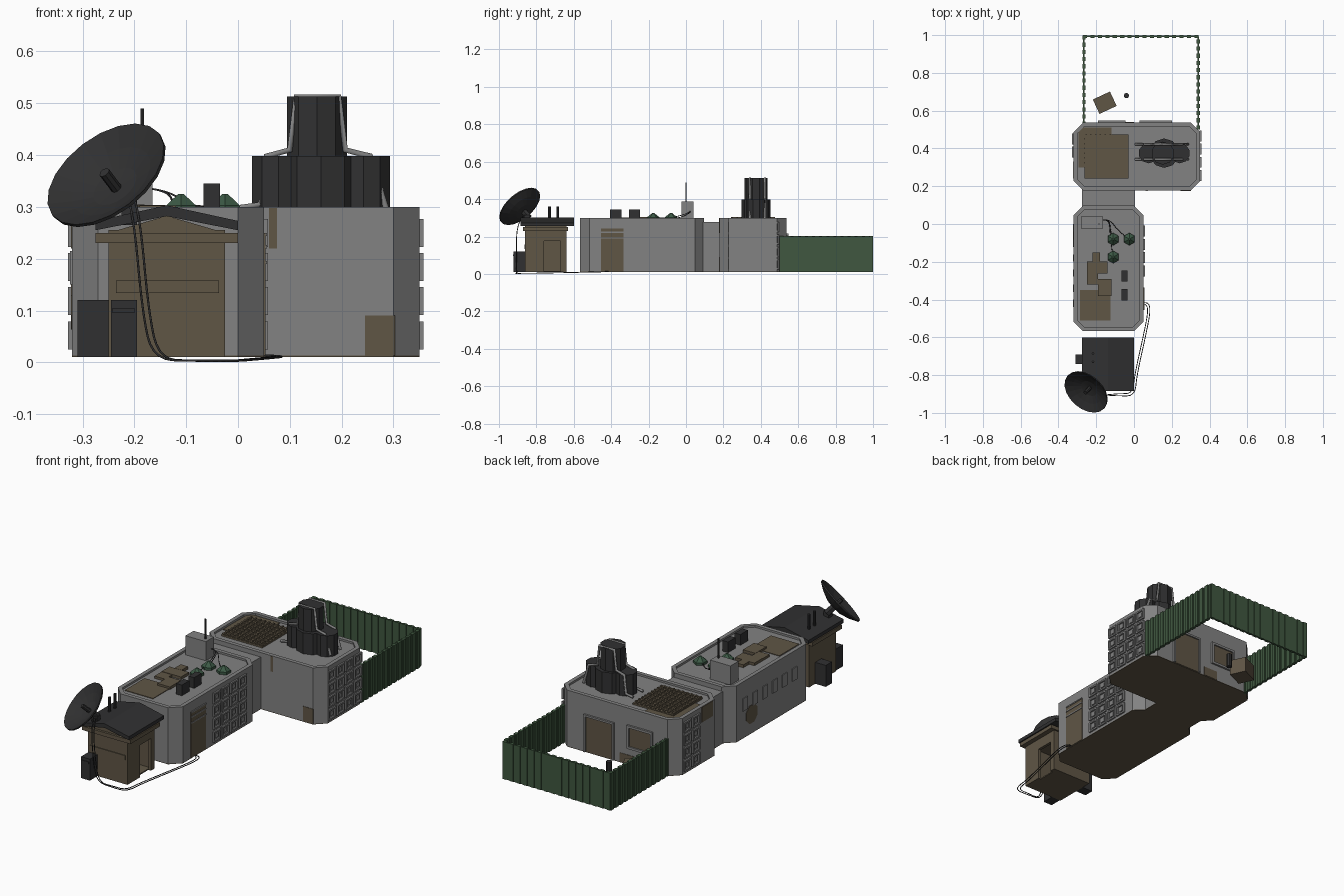
import bpy, bmesh, math
from mathutils import Vector, Matrix


def material(name, r, g, b):
    m = bpy.data.materials.new(name)
    m.diffuse_color = (r, g, b, 1)
    return m


GREY = material("concrete grey", 0.225, 0.225, 0.225)
DARK = material("dark metal", 0.03, 0.03, 0.031)
BROWN = material("weathered brown", 0.115, 0.092, 0.06)
GREEN = material("fence green", 0.05, 0.095, 0.05)
DOME = material("dome green", 0.045, 0.10, 0.06)


def finish(name, bm, mat):
    bmesh.ops.recalc_face_normals(bm, faces=bm.faces)
    me = bpy.data.meshes.new(name)
    bm.to_mesh(me)
    bm.free()
    me.materials.append(mat)
    ob = bpy.data.objects.new(name, me)
    bpy.context.collection.objects.link(ob)
    return ob


def boxes(name, mat, items):
    """Each item is x0, x1, y0, y1, z0, z1."""
    bm = bmesh.new()
    for x0, x1, y0, y1, z0, z1 in items:
        m = Matrix.Translation(((x0 + x1) / 2, (y0 + y1) / 2, (z0 + z1) / 2)) @ Matrix.Diagonal(
            (x1 - x0, y1 - y0, z1 - z0, 1))
        bmesh.ops.create_cube(bm, size=1, matrix=m)
    return finish(name, bm, mat)


def prism(name, mat, pts, move):
    """Closed polygon of 3D points pushed along a vector."""
    bm = bmesh.new()
    f = bm.faces.new([bm.verts.new(p) for p in pts])
    r = bmesh.ops.extrude_face_region(bm, geom=[f])
    bmesh.ops.translate(bm, vec=move, verts=[v for v in r["geom"] if isinstance(v, bmesh.types.BMVert)])
    return finish(name, bm, mat)


def octagon(x0, x1, y0, y1, c, z):
    return [(x0 + c, y0, z), (x1 - c, y0, z), (x1, y0 + c, z), (x1, y1 - c, z),
            (x1 - c, y1, z), (x0 + c, y1, z), (x0, y1 - c, z), (x0, y0 + c, z)]


def building(name, x0, x1, y0, y1, c):
    """Chamfered block with a low parapet round a sunken roof."""
    ob = prism(name, GREY, octagon(x0, x1, y0, y1, c, 0.013), (0, 0, 0.287))
    bm = bmesh.new()
    bm.from_mesh(ob.data)
    top = [f for f in bm.faces if f.normal.z > 0.9]
    bmesh.ops.inset_region(bm, faces=top, thickness=0.022)
    r = bmesh.ops.extrude_face_region(bm, geom=top)
    bmesh.ops.delete(bm, geom=top, context='FACES')
    bmesh.ops.translate(bm, vec=(0, 0, -0.01), verts=[v for v in r["geom"] if isinstance(v, bmesh.types.BMVert)])
    bm.to_mesh(ob.data)
    bm.free()
    prism(name + "_base", BROWN, octagon(x0, x1, y0, y1, c, 0.01), (0, 0, 0.003))


def cone(name, mat, loc, r1, r2, h, n, axis=(0, 0, 1)):
    """Round part starting at loc and running along axis."""
    bm = bmesh.new()
    a = Vector(axis).normalized()
    m = Matrix.Translation(Vector(loc) + a * h / 2) @ a.to_track_quat('Z', 'Y').to_matrix().to_4x4()
    bmesh.ops.create_cone(bm, cap_ends=True, segments=n, radius1=r1, radius2=r2, depth=h, matrix=m)
    return finish(name, bm, mat)


def tube(name, mat, pts, r, smooth=True):
    cu = bpy.data.curves.new(name, 'CURVE')
    cu.dimensions = '3D'
    cu.bevel_depth, cu.bevel_resolution, cu.resolution_u = r, 1, 5
    cu.use_fill_caps = True
    sp = cu.splines.new('NURBS' if smooth else 'POLY')
    sp.points.add(len(pts) - 1)
    for p, q in zip(sp.points, pts):
        p.co = (*q, 1)
    if smooth:
        sp.order_u, sp.use_endpoint_u = 3, True
    cu.materials.append(mat)
    ob = bpy.data.objects.new(name, cu)
    bpy.context.collection.objects.link(ob)


def window_grid(name, x, side, ys):
    """Four rows of raised frames on a side wall, each with a small sunken bar."""
    out = []
    for y in ys:
        for z in (0.052, 0.118, 0.184, 0.25):
            a, b = sorted((x - side * 0.002, x + side * 0.008))
            w, h, t = 0.029, 0.027, 0.008
            out += [(a, b, y - w, y + w, z + h - t, z + h), (a, b, y - w, y + w, z - h, z - h + t),
                    (a, b, y - w, y - w + t, z - h + t, z + h - t), (a, b, y + w - t, y + w, z - h + t, z + h - t)]
            a, b = sorted((x - side * 0.002, x + side * 0.004))
            out.append((a, b, y - 0.012, y + 0.012, z - 0.01, z + 0.01))
    boxes(name, GREY, out)


# Two main blocks and the link between them
building("front_block", -0.32, 0.05, -0.567, 0.097, 0.05)
building("rear_block", -0.32, 0.35, 0.178, 0.537, 0.05)
boxes("link_block", GREY, [(-0.275, 0.005, 0.09, 0.185, 0.013, 0.277)])
boxes("link_base", BROWN, [(-0.275, 0.005, 0.09, 0.185, 0.01, 0.013)])

# Wall windows and doors
window_grid("front_block_windows", 0.05, 1, [-0.248 + 0.07 * i for i in range(4)])
window_grid("rear_block_right_windows", 0.35, 1, [0.257 + 0.07 * i for i in range(4)])
window_grid("rear_block_left_windows", -0.32, -1, [0.38, 0.45])
boxes("left_wall_windows", GREY, [(-0.324, -0.318, y - 0.019, y + 0.019, 0.15, 0.215)
                                  for y in [-0.02 - 0.08 * i for i in range(6)]])
prism("left_wall_patch", BROWN, [(-0.318, -0.075 + 0.05 * math.cos(math.radians(22.5 + 45 * i)),
                                  0.11 + 0.05 * math.sin(math.radians(22.5 + 45 * i))) for i in range(8)],
      (-0.004, 0, 0))
boxes("side_door", BROWN, [(0.048, 0.053, -0.455, -0.335, 0.013, 0.25)])
boxes("side_door_bars", GREY, [(0.048, 0.056, -0.455, -0.335, z, z + 0.006) for z in (0.19, 0.22, 0.244)])
boxes("yard_door", BROWN, [(0.04, 0.19, 0.535, 0.54, 0.013, 0.195)])
boxes("yard_frames", GREY, [
    (0.03, 0.04, 0.535, 0.547, 0.013, 0.205), (0.19, 0.2, 0.535, 0.547, 0.013, 0.205),
    (0.04, 0.19, 0.535, 0.547, 0.195, 0.205),
    (-0.19, -0.178, 0.535, 0.547, 0.095, 0.215), (-0.057, -0.045, 0.535, 0.547, 0.095, 0.215),
    (-0.178, -0.057, 0.535, 0.547, 0.203, 0.215), (-0.178, -0.057, 0.535, 0.547, 0.095, 0.107)])
boxes("yard_window", BROWN, [(-0.178, -0.057, 0.535, 0.54, 0.107, 0.203)])

# Stains on walls and roofs
boxes("wall_stains", BROWN, [
    (0.245, 0.303, 0.176, 0.179, 0.013, 0.09), (0.06, 0.075, 0.176, 0.179, 0.22, 0.298),
    (-0.08, 0.0, 0.536, 0.539, 0.013, 0.06), (-0.322, -0.319, 0.24, 0.33, 0.22, 0.298)])
boxes("roof_stains", BROWN, [(-0.285, -0.125, -0.51, -0.35, 0.288, 0.293),
                             (-0.295, -0.12, 0.30, 0.51, 0.288, 0.293)])
boxes("roof_scraps", BROWN, [
    (-0.22, -0.18, -0.2, -0.15, 0.289, 0.305), (-0.25, -0.14, -0.262, -0.198, 0.289, 0.304),
    (-0.25, -0.19, -0.32, -0.255, 0.289, 0.302), (-0.19, -0.12, -0.38, -0.29, 0.289, 0.303)])

# Roof grille on the rear block
boxes("roof_grille", BROWN, [(-0.262, -0.03, 0.24, 0.475, 0.289, 0.298)]
      + [(-0.258 + 0.0254 * i, -0.25 + 0.0254 * i, 0.24, 0.475, 0.297, 0.304) for i in range(9)]
      + [(-0.262, -0.03, 0.244 + 0.0254 * i, 0.252 + 0.0254 * i, 0.297, 0.303) for i in range(9)])

# Stepped dark stack with two pipes laid over it
for i, (x, r, h) in enumerate([(0.078, 0.054, 0.108), (0.242, 0.054, 0.108), (0.16, 0.078, 0.108), (0.1525, 0.061, 0.223)]):
    cone("stack_part_%d" % i, DARK, (x, 0.375, 0.29), r, r, h, 10)
for y in (0.342, 0.422):
    tube("stack_pipe", GREY, [(0.005, y, 0.298), (0.045, y, 0.305), (0.055, y, 0.398), (0.1, y, 0.41), (0.112, y, 0.512),
                              (0.195, y, 0.512), (0.207, y, 0.41), (0.255, y, 0.398), (0.285, y, 0.298)], 0.007, False)

# Roof equipment on the front block
boxes("roof_cabin", GREY, [(-0.28, -0.165, -0.025, 0.04, 0.289, 0.388)])
cone("antenna", DARK, (-0.185, 0.0, 0.388), 0.004, 0.004, 0.102, 6)
for x, y in ((-0.11, -0.08), (-0.025, -0.08), (-0.11, -0.175)):
    cone("dome_foot", DOME, (x, y, 0.289), 0.033, 0.033, 0.014, 6)
    cone("dome", DOME, (x, y, 0.303), 0.033, 0.006, 0.022, 6)
    tube("dome_cable", DARK, [(-0.168, 0.02, 0.335), (-0.13, 0.03, 0.33), ((x - 0.14) / 2, y / 2, 0.295), (x, y, 0.3)], 0.002)
boxes("roof_vents", DARK, [(-0.067, -0.035, y - 0.03, y + 0.03, 0.289, 0.345) for y in (-0.275, -0.375)])

# Guard hut
boxes("hut_walls", BROWN, [
    (-0.25, -0.025, -0.86, -0.845, 0.01, 0.255), (-0.25, -0.025, -0.655, -0.64, 0.01, 0.255),
    (-0.25, -0.235, -0.845, -0.655, 0.01, 0.255), (-0.04, -0.025, -0.845, -0.76, 0.01, 0.255),
    (-0.04, -0.025, -0.67, -0.655, 0.01, 0.255), (-0.04, -0.025, -0.76, -0.67, 0.175, 0.255),
    (-0.235, -0.04, -0.845, -0.655, 0.01, 0.016), (-0.275, 0.0, -0.872, -0.632, 0.23, 0.25),
    (-0.235, -0.037, -0.864, -0.858, 0.134, 0.158)])
prism("hut_gable", BROWN, [(-0.25, -0.86, 0.25), (-0.025, -0.86, 0.25), (-0.1375, -0.86, 0.283)], (0, 0.22, 0))
prism("hut_roof", DARK, [(-0.275, -0.885, 0.255), (-0.1375, -0.885, 0.282), (0, -0.885, 0.255),
                         (0, -0.885, 0.273), (-0.1375, -0.885, 0.303), (-0.275, -0.885, 0.273)], (0, 0.285, 0))
for y in (-0.73, -0.685):
    cone("hut_roof_pipe", DARK, (-0.217, y, 0.27), 0.007, 0.007, 0.09, 8)
boxes("hut_cabinets", DARK, [(-0.245, -0.195, -0.922, -0.86, 0.01, 0.12), (-0.31, -0.25, -0.74, -0.69, 0.01, 0.12),
                             (-0.242, -0.2, -0.925, -0.92, 0.095, 0.105)])

# Dish, its feed and its mount
n = Vector((-0.5, -0.56, 0.66)).normalized()
centre = Vector((-0.253, -0.888, 0.36))
bm = bmesh.new()
profile = [(0, -0.045), (0.05, -0.039), (0.09, -0.024), (0.13, -0.002), (0.13, 0.005), (0.088, -0.016), (0.048, -0.031), (0, -0.038)]
vs = [bm.verts.new((r, 0, z)) for r, z in profile]
es = [bm.edges.new(p) for p in zip(vs, vs[1:])]
bmesh.ops.spin(bm, geom=vs + es, cent=(0, 0, 0), axis=(0, 0, 1), angle=2 * math.pi, steps=20)
bmesh.ops.remove_doubles(bm, verts=bm.verts, dist=0.0005)
dish = finish("dish", bm, DARK)
dish.matrix_world = Matrix.Translation(centre) @ n.to_track_quat('Z', 'Y').to_matrix().to_4x4()
cone("dish_feed", DARK, centre - n * 0.04, 0.011, 0.011, 0.05, 8, n)
cone("dish_arm", DARK, centre - n * 0.085, 0.018, 0.018, 0.045, 6, n)
boxes("dish_mount", DARK, [(-0.225, -0.195, -0.865, -0.835, 0.265, 0.315)])

# Ground cables from the dish to the front block
for d in (0, 0.012):
    tube("ground_cable", DARK, [(-0.21 + d, -0.87, 0.31), (-0.2 + d, -0.905, 0.27), (-0.185 + d, -0.907, 0.1),
                                (-0.165 + d, -0.905, 0.005), (-0.08, -0.91 + d, 0.003), (0.005 - d, -0.91 + d, 0.003),
                                (0.015 - d, -0.8, 0.004), (0.06 - d, -0.6, 0.008), (0.09 - d, -0.45, 0.011),
                                (0.07 - d, -0.41 - d, 0.013), (0.045, -0.42, 0.013)], 0.0022)

# Ribbed yard fence
fence = [(-0.265, 0.34, 0.989, 0.997, 0.01, 0.2)]
fence += [(-0.259 + 0.0393 * i - 0.011, -0.259 + 0.0393 * i + 0.011, 0.985, 1.0, 0.01, 0.202) for i in range(16)]
for x, y0 in ((-0.265, 0.52), (0.34, 0.5)):
    fence.append((x - 0.004, x + 0.004, y0, 0.993, 0.01, 0.2))
    fence += [(x - 0.0085, x + 0.0085, y0 + 0.038 * i, y0 + 0.022 + 0.038 * i, 0.01, 0.202) for i in range(13)
              if y0 + 0.022 + 0.038 * i < 1]
boxes("yard_fence", GREEN, fence)

# Crate and post in the yard
crate = boxes("yard_crate", BROWN, [(-0.05, 0.05, -0.042, 0.042, 0.01, 0.09)])
crate.matrix_world = Matrix.Translation((-0.155, 0.642, 0)) @ Matrix.Rotation(math.radians(25), 4, 'Z')
cone("yard_post", DARK, (-0.04, 0.68, 0.01), 0.014, 0.014, 0.07, 10)
